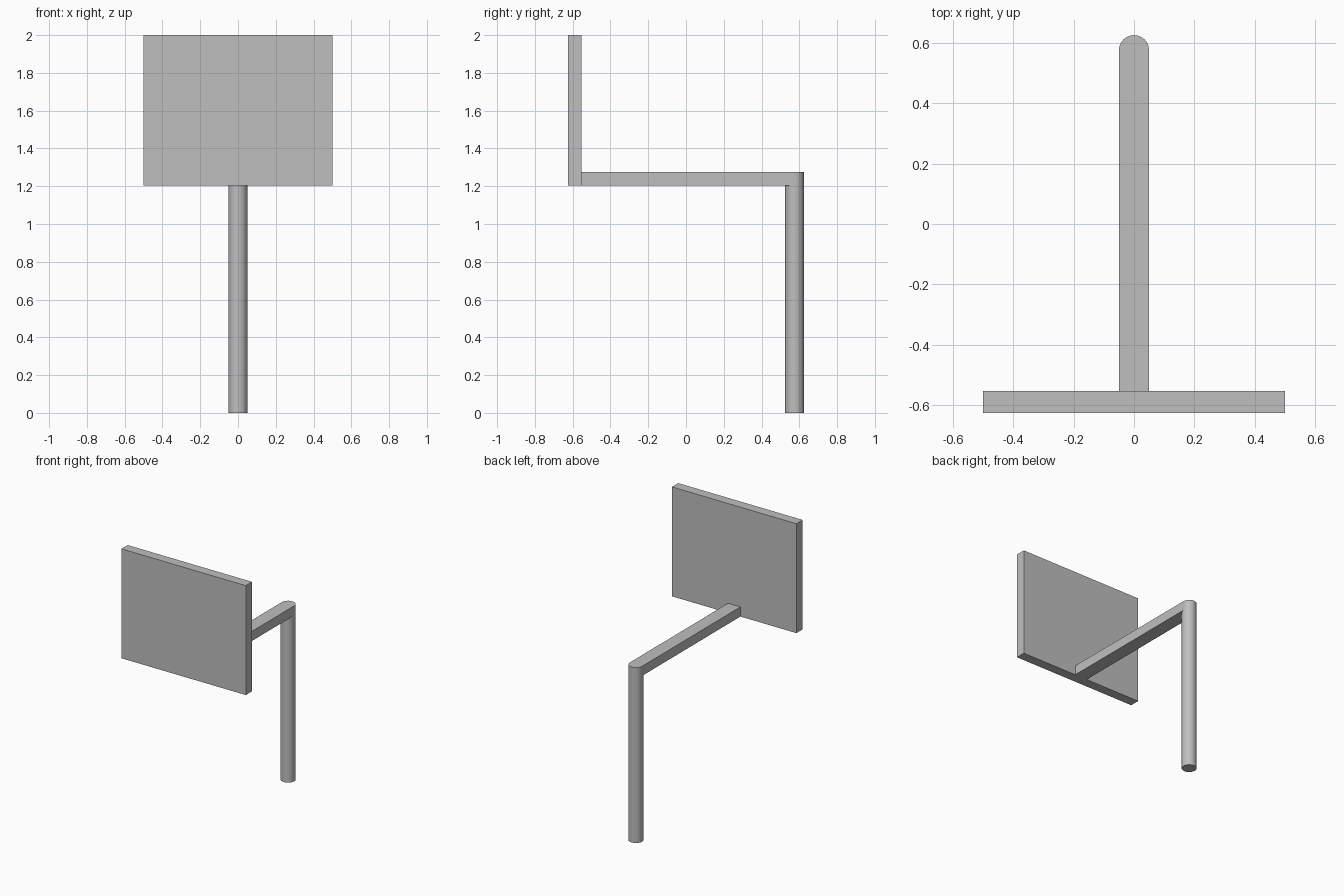
import bpy
import math

cube = bpy.data.objects.get("Cube")
if cube:
    bpy.data.objects.remove(cube, do_unlink=True)

# Single grey finish
GREY = (0.52, 0.52, 0.52, 1.0)
grey = bpy.data.materials.new("grey")
grey.use_nodes = True
grey.diffuse_color = GREY
grey.node_tree.nodes["Principled BSDF"].inputs["Base Color"].default_value = GREY


def box(name, low, high):
    centre = [(a + b) / 2 for a, b in zip(low, high)]
    bpy.ops.mesh.primitive_cube_add(size=1, location=centre)
    obj = bpy.context.object
    obj.name = name
    obj.scale = [b - a for a, b in zip(low, high)]
    bpy.ops.object.transform_apply(location=False, rotation=False, scale=True)
    obj.data.materials.append(grey)
    return obj


RADIUS = 0.05
FRONT, BACK = -0.625, 0.625
POLE_Y = BACK - RADIUS
ARM_BOTTOM, ARM_TOP = 1.205, 1.275
PANEL_BACK = -0.553

# Upright rectangular panel
box("panel", (-0.5, FRONT, ARM_BOTTOM), (0.5, PANEL_BACK, 2.0))

# Horizontal arm from the panel to the pole axis
box("arm", (-RADIUS, PANEL_BACK, ARM_BOTTOM), (RADIUS, POLE_Y, ARM_TOP))

# Round pole, rounding off the end of the arm
bpy.ops.mesh.primitive_cylinder_add(
    vertices=24, radius=RADIUS, depth=ARM_TOP, location=(0, POLE_Y, ARM_TOP / 2))
pole = bpy.context.object
pole.name = "pole"
pole.data.materials.append(grey)
bpy.ops.object.shade_smooth_by_angle(angle=math.radians(30))
